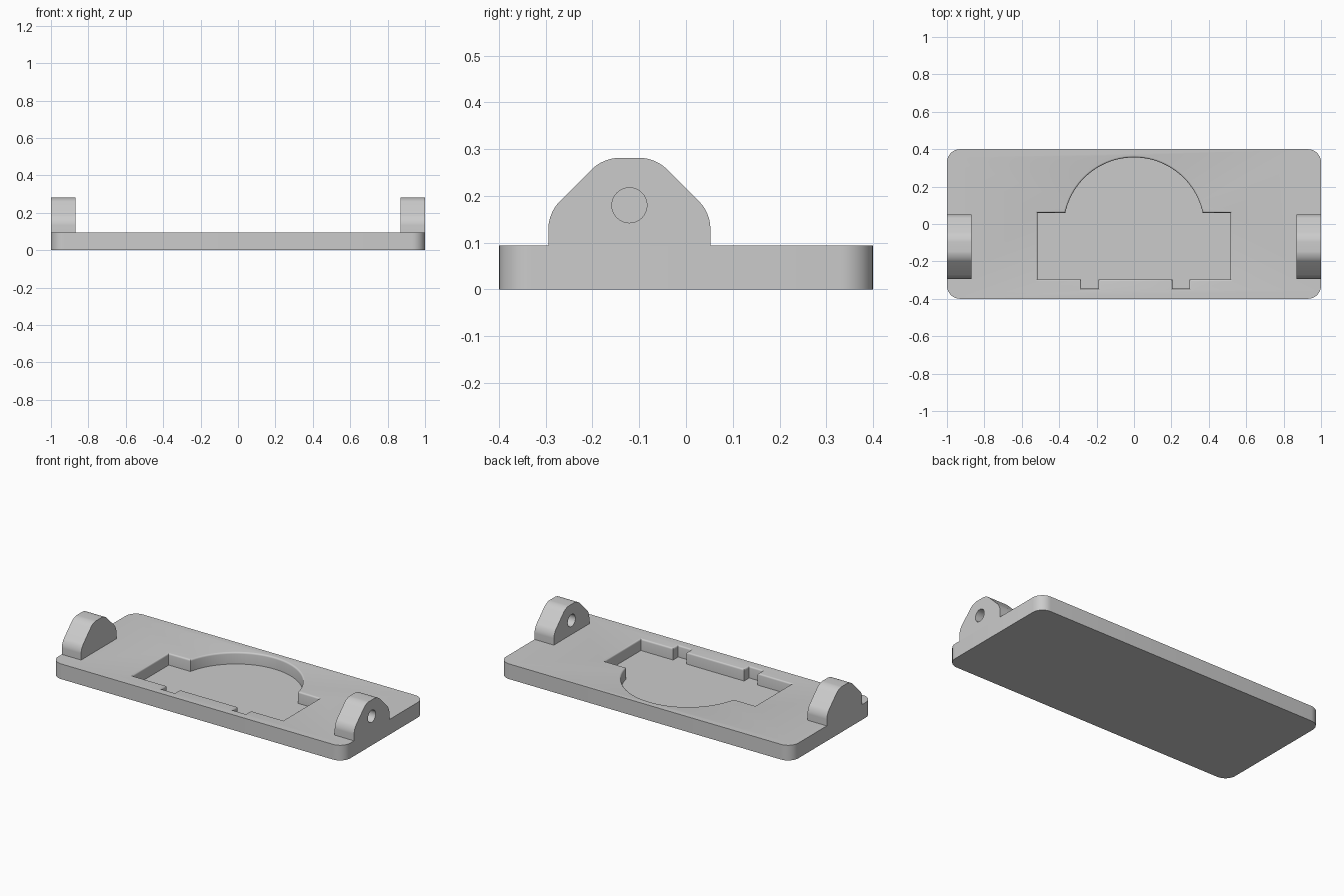
import bpy, bmesh, math
from mathutils import Matrix

TOP, FLOOR = 0.094, 0.022

cube = bpy.data.objects.get("Cube")
if cube:
    bpy.data.objects.remove(cube, do_unlink=True)

grey = bpy.data.materials.new("plain grey")
grey.use_nodes = True
colour = (0.6, 0.6, 0.6, 1)
grey.diffuse_color = colour
grey.node_tree.nodes["Principled BSDF"].inputs["Base Color"].default_value = colour


def prism(name, outline, low, high, radius=0, rounded=lambda v: True, matrix=None):
    """Extrude a flat outline from low to high, with some corners rounded."""
    bm = bmesh.new()
    bm.faces.new([bm.verts.new((x, y, low)) for x, y in outline])
    if radius:
        bmesh.ops.bevel(bm, geom=[v for v in bm.verts if rounded(v.co)], offset=radius,
                        segments=8, profile=0.5, affect='VERTICES')
    out = bmesh.ops.extrude_face_region(bm, geom=bm.faces[:])
    bmesh.ops.translate(bm, vec=(0, 0, high - low),
                        verts=[g for g in out["geom"] if isinstance(g, bmesh.types.BMVert)])
    if matrix:
        bm.transform(matrix)
    bmesh.ops.recalc_face_normals(bm, faces=bm.faces)
    mesh = bpy.data.meshes.new(name)
    bm.to_mesh(mesh)
    bm.free()
    mesh.materials.append(grey)
    obj = bpy.data.objects.new(name, mesh)
    bpy.context.collection.objects.link(obj)
    return obj


def activate(obj):
    bpy.ops.object.select_all(action='DESELECT')
    obj.select_set(True)
    bpy.context.view_layer.objects.active = obj


def cut(obj, cutter):
    mod = obj.modifiers.new("cut", 'BOOLEAN')
    mod.operation, mod.solver, mod.object = 'DIFFERENCE', 'EXACT', cutter
    activate(obj)
    bpy.ops.object.modifier_apply(modifier=mod.name)
    bpy.data.objects.remove(cutter, do_unlink=True)


def arc(cx, cy, r, start, end, n):
    angles = [math.radians(start + (end - start) * i / n) for i in range(n + 1)]
    return [(cx + r * math.cos(a), cy + r * math.sin(a)) for a in angles]


# Base plate with rounded corners
plate = prism("base_plate", [(-1, -0.4), (1, -0.4), (1, 0.4), (-1, 0.4)], 0, TOP, 0.07)

# Pocket: rectangle with a domed back and two notches at the front
left, right, front, back, notch = -0.516, 0.516, -0.296, 0.06, -0.346
outline = [(left, front), (-0.283, front), (-0.283, notch), (-0.19, notch), (-0.19, front),
           (0.205, front), (0.205, notch), (0.296, notch), (0.296, front),
           (right, front), (right, back)]
outline += arc(0, -0.02, 0.376, 12.3, 167.7, 48) + [(left, back)]
cut(plate, prism("pocket_cutter", outline, FLOOR, TOP + 0.1))

# Round over the pocket rim
bm = bmesh.new()
bm.from_mesh(plate.data)
rim = [e for e in bm.edges
       if all(v.co.z > TOP - 0.001 and abs(v.co.x) < 0.6 and abs(v.co.y) < 0.39 for v in e.verts)
       and any(abs(f.normal.z) < 0.1 for f in e.link_faces)]
bmesh.ops.bevel(bm, geom=rim, offset=0.01, segments=4, profile=0.5, affect='EDGES')
bm.to_mesh(plate.data)
bm.free()

# Pivot lugs: chamfered profile in the y-z plane with a cross hole
yz_to_x = Matrix(((0, 0, 1, 0), (1, 0, 0, 0), (0, 1, 0, 0), (0, 0, 0, 1)))
mid, half, top_half, shoulder, peak = -0.121, 0.173, 0.056, 0.164, 0.281
profile = [(mid - half, TOP), (mid + half, TOP), (mid + half, shoulder),
           (mid + top_half, peak), (mid - top_half, peak), (mid - half, shoulder)]
lugs = []
for name, low, high in (("left_lug", 0.868, 1), ("right_lug", -1, -0.868)):
    lug = prism(name, profile, low, high, 0.03, lambda co: co.y > TOP + 0.01, yz_to_x)
    cut(lug, prism("hole_cutter", arc(mid, 0.18, 0.0375, 0, 348.75, 31),
                   low - 0.1, high + 0.1, matrix=yz_to_x))
    lugs.append(lug)

for obj in [plate] + lugs:
    activate(obj)
    bpy.ops.object.shade_smooth_by_angle(angle=math.radians(30))
